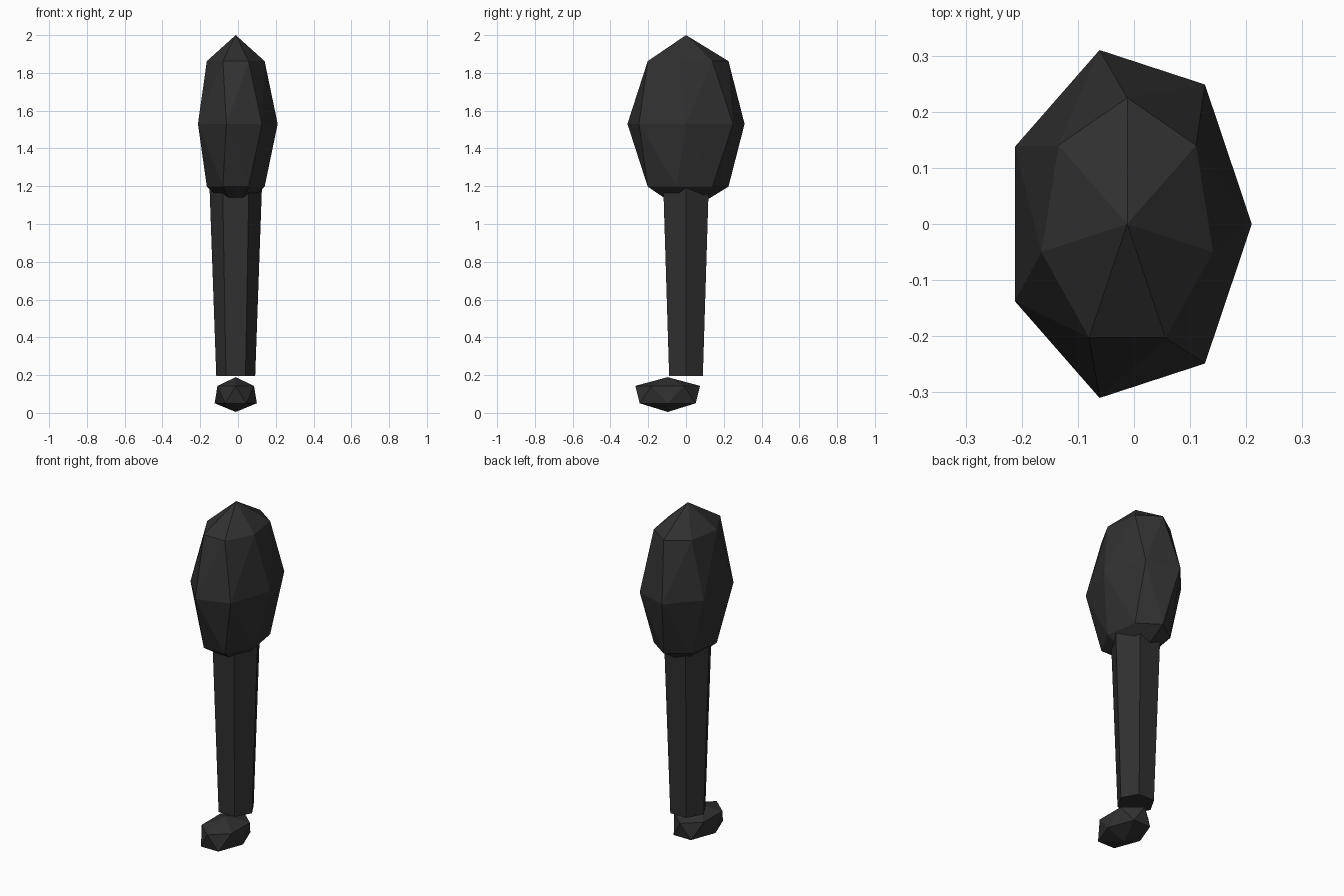
import bpy
import bmesh
from math import cos, sin, pi

cube = bpy.data.objects.get("Cube")
if cube:
    bpy.data.objects.remove(cube, do_unlink=True)

CX = -0.012

charcoal = bpy.data.materials.new("charcoal")
charcoal.use_nodes = True
color = (0.03, 0.03, 0.03, 1)
charcoal.diffuse_color = color
charcoal.node_tree.nodes["Principled BSDF"].inputs["Base Color"].default_value = color


def hull_part(name, points):
    """Flat-faced convex part from a handful of ring points."""
    bm = bmesh.new()
    for p in points:
        bm.verts.new(p)
    bmesh.ops.convex_hull(bm, input=bm.verts)
    bmesh.ops.recalc_face_normals(bm, faces=bm.faces)
    mesh = bpy.data.meshes.new(name)
    bm.to_mesh(mesh)
    bm.free()
    mesh.materials.append(charcoal)
    obj = bpy.data.objects.new(name, mesh)
    bpy.context.collection.objects.link(obj)


def ring(sides, rx, ry, z, start=0.0, cy=0.0):
    angles = [start + 2 * pi * i / sides for i in range(sides)]
    return [(CX + rx * cos(a), cy + ry * sin(a), z) for a in angles]


def faceted_ball(name, sides, bands, rx, ry, rz, cy, cz):
    """Ellipsoid whose alternate rings are turned a quarter turn."""
    points = [(CX, cy, cz + rz), (CX, cy, cz - rz)]
    for i in range(1, bands):
        t = pi * i / bands
        points += ring(sides, rx * sin(t), ry * sin(t), cz + rz * cos(t),
                       pi / 2 * (i % 2), cy)
    hull_part(name, points)


# Thigh, tapered six-sided shin, and foot
faceted_ball("thigh", 7, 4, 0.222, 0.318, 0.47, 0.0, 1.53)
hull_part("shin", ring(6, 0.103, 0.103, 0.195) + ring(6, 0.14, 0.14, 1.23))
faceted_ball("foot", 6, 3, 0.129, 0.198, 0.092, -0.097, 0.097)
